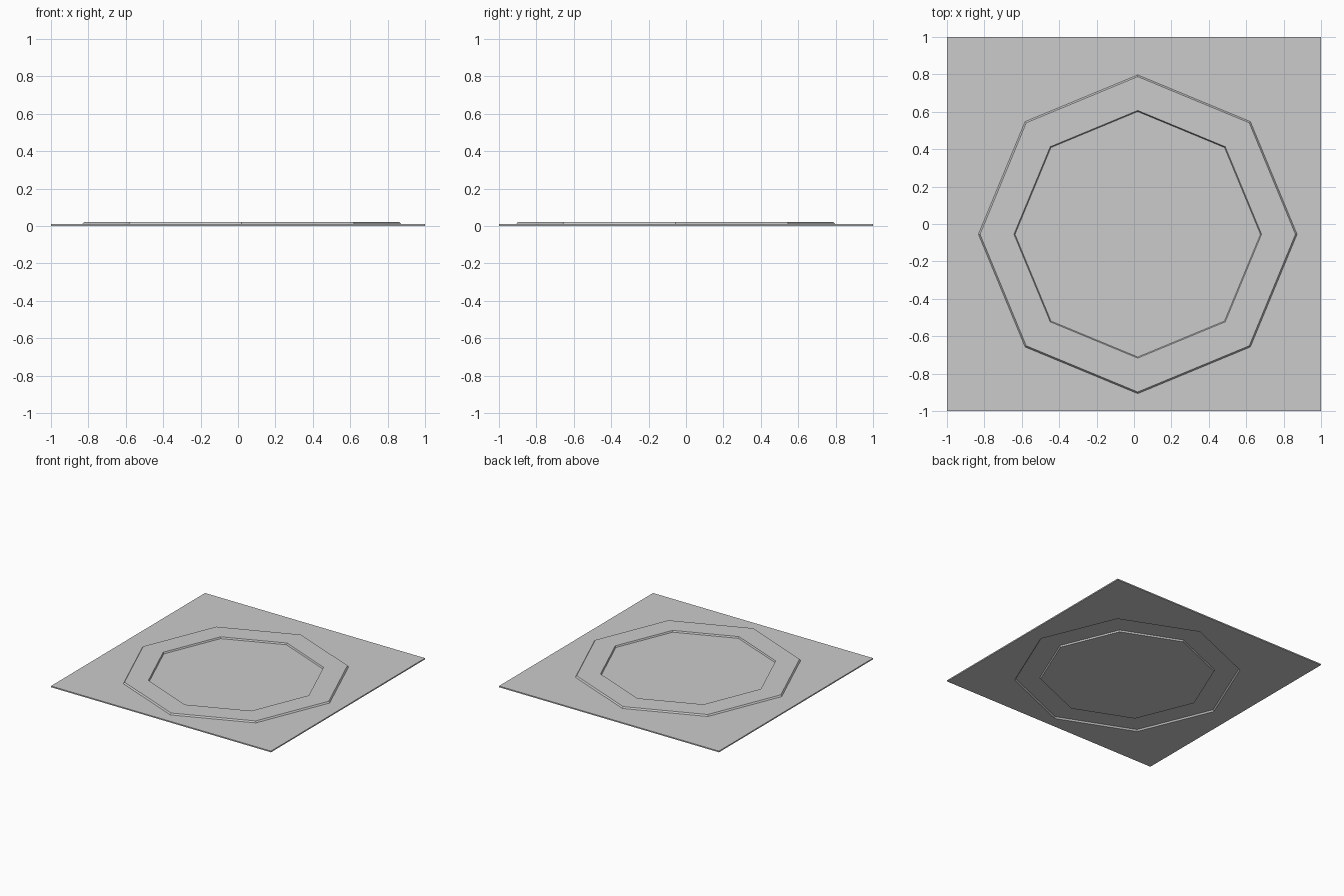
import bpy, bmesh
from math import cos, sin, pi

if "Cube" in bpy.data.objects:
    bpy.data.objects.remove(bpy.data.objects["Cube"])

CENTRE = (0.02, -0.055)
THICK = 0.01
RISE = 0.012

# Ring profile from outside to inside: (radius, height of the upper skin)
PROFILE = [(0.852, THICK), (0.843, THICK + RISE),
           (0.662, THICK + RISE), (0.656, THICK)]


def octagon(bm, radius, z):
    return [bm.verts.new((CENTRE[0] + radius * cos(i * pi / 4),
                          CENTRE[1] + radius * sin(i * pi / 4), z)) for i in range(8)]


def square(bm, z):
    # Corners and edge points, in step with the octagon corners
    pts = [(1, CENTRE[1]), (1, 1), (CENTRE[0], 1), (-1, 1),
           (-1, CENTRE[1]), (-1, -1), (CENTRE[0], -1), (1, -1)]
    return [bm.verts.new((x, y, z)) for x, y in pts]


def bridge(bm, a, b):
    for i in range(8):
        j = (i + 1) % 8
        bm.faces.new((a[i], a[j], b[j], b[i]))


def skin(bm, drop):
    loops = [square(bm, THICK - drop)] + [octagon(bm, r, z - drop) for r, z in PROFILE]
    for a, b in zip(loops, loops[1:]):
        bridge(bm, a, b)
    bm.faces.new(loops[-1])
    return loops[0]


# Pressed sheet: raised octagonal rib above, matching groove below
bm = bmesh.new()
bridge(bm, skin(bm, 0), skin(bm, THICK))
bmesh.ops.recalc_face_normals(bm, faces=bm.faces)
mesh = bpy.data.meshes.new("embossed_panel")
bm.to_mesh(mesh)
bm.free()
panel = bpy.data.objects.new("embossed_panel", mesh)
bpy.context.collection.objects.link(panel)
